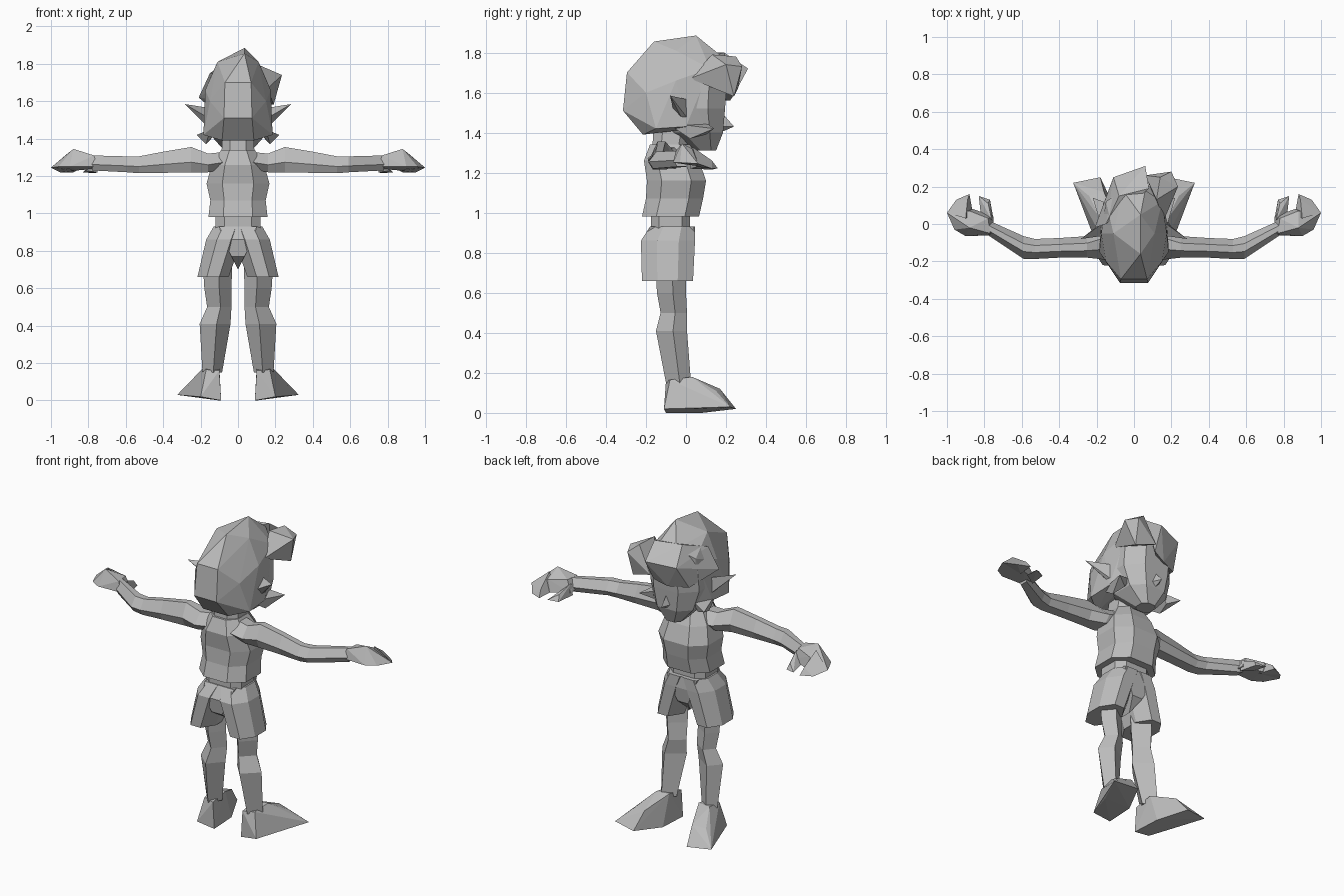
import bpy
import bmesh

cube = bpy.data.objects.get("Cube")
if cube:
    bpy.data.objects.remove(cube, do_unlink=True)

grey = bpy.data.materials.new("plain_grey")
grey.use_nodes = True
GREY_VALUE = (.5, .5, .5, 1)
grey.diffuse_color = GREY_VALUE
grey.node_tree.nodes["Principled BSDF"].inputs["Base Color"].default_value = GREY_VALUE


def finish(name, bm, paired):
    """Turn a bmesh into a flat shaded object, mirrored when it is a pair."""
    bmesh.ops.recalc_face_normals(bm, faces=bm.faces[:])
    mesh = bpy.data.meshes.new(name)
    bm.to_mesh(mesh)
    bm.free()
    mesh.materials.append(grey)
    obj = bpy.data.objects.new(name, mesh)
    bpy.context.collection.objects.link(obj)
    if paired:
        mirror = obj.modifiers.new("mirror_sides", "MIRROR")
        mirror.use_mirror_merge = False
    return obj


def chamfered(c):
    """Square outline with cut corners."""
    return [(1, -c), (1, c), (c, 1), (-c, 1), (-1, c), (-1, -c), (-c, -1), (c, -1)]


# Four sided limb, and an arm with a ridge on top and a flat underside
DIAMOND = [(1, .1), (.25, 1), (-1, .1), (-.1, -1)]
RIDGED = [(1, -.2), (.35, 1), (-.35, 1), (-1, -.2), (-.6, -1), (.6, -1)]


def section(axis, at, u_range, v_range, outline):
    """Fit an outline into a rectangle across the given axis."""
    (u_low, u_high), (v_low, v_high) = u_range, v_range
    points = []
    for a, b in outline:
        u = u_low + (u_high - u_low) * (a + 1) / 2
        v = v_low + (v_high - v_low) * (b + 1) / 2
        points.append((at, u, v) if axis == "x" else (u, v, at))
    return points


def loft(name, axis, sections, outline, paired=False):
    """Skin a row of sections and cap both ends."""
    bm = bmesh.new()
    rings = []
    for at, u_range, v_range in sections:
        rings.append([bm.verts.new(p) for p in section(axis, at, u_range, v_range, outline)])
    for low, high in zip(rings, rings[1:]):
        for i in range(len(low)):
            j = (i + 1) % len(low)
            bm.faces.new((low[i], low[j], high[j], high[i]))
    bm.faces.new(rings[0])
    bm.faces.new(rings[-1])
    return finish(name, bm, paired)


def hull(name, points, both_sides=(), paired=False):
    """Faceted solid around points; both_sides points are repeated at -x."""
    bm = bmesh.new()
    every = list(points)
    for x, y, z in both_sides:
        every += [(x, y, z), (-x, y, z)]
    for p in every:
        bm.verts.new(p)
    result = bmesh.ops.convex_hull(bm, input=bm.verts[:])
    inside = [g for g in result["geom_interior"] if isinstance(g, bmesh.types.BMVert)]
    bmesh.ops.delete(bm, geom=inside, context="VERTS")
    return finish(name, bm, paired)


def sym(half_width):
    return (-half_width, half_width)


# Feet splay outward, with the toes toward +y
hull("feet", [
    (.09, -.1, 0), (.1, .08, 0), (.2, -.11, .02), (.25, .05, .02),
    (.18, .25, .02), (.325, .22, .03), (.16, .17, .12), (.24, .15, .11),
    (.1, -.1, .16), (.17, -.08, .165), (.1, .02, .18), (.18, .03, .18),
], paired=True)

# Legs with a narrow knee and a fuller calf
loft("legs", "z", [
    (.15, (.085, .19), (-.1, .025)),
    (.41, (.04, .205), (-.15, .005)),
    (.5, (.035, .165), (-.127, .005)),
    (.6, (.035, .18), (-.145, 0)),
    (.76, (.03, .19), (-.155, 0)),
], DIAMOND, paired=True)

# Shorts: flared leg tubes joined by a seat
loft("shorts_legs", "z", [
    (.66, (.05, .217), (-.22, .035)),
    (.86, (-.02, .17), (-.225, .045)),
    (.93, (-.04, .13), (-.18, .045)),
], chamfered(.4), paired=True)
hull("shorts_seat", [(0, -.1, .7), (0, -.04, .7)], [
    (.035, -.205, .77), (.035, .03, .77), (.08, -.22, .86),
    (.08, .045, .86), (.1, -.18, .93), (.1, .04, .93),
])

# Waist and shirt
loft("waist", "z", [
    (.9, sym(.12), (-.175, .02)),
    (1, sym(.12), (-.175, .02)),
], chamfered(.6))
loft("shirt", "z", [
    (.98, sym(.158), (-.22, .065)),
    (1.07, sym(.148), (-.2, .085)),
    (1.16, sym(.168), (-.195, .1)),
    (1.26, sym(.14), (-.21, .065)),
    (1.34, sym(.09), (-.18, .02)),
], chamfered(.5))
loft("neck", "z", [
    (1.3, sym(.09), (-.17, 0)),
    (1.45, sym(.08), (-.16, .03)),
], chamfered(.5))

# Arms held out, bending forward at the elbow
loft("arms", "x", [
    (.06, (-.19, .02), (1.24, 1.33)),
    (.16, (-.19, -.02), (1.22, 1.32)),
    (.25, (-.18, -.065), (1.22, 1.355)),
    (.4, (-.18, -.075), (1.217, 1.33)),
    (.53, (-.187, -.08), (1.215, 1.305)),
    (.59, (-.187, -.065), (1.22, 1.305)),
    (.78, (-.06, .02), (1.23, 1.31)),
], RIDGED, paired=True)

# Hands: palm, curled fingers and a thumb
hull("palms", [
    (.75, -.06, 1.25), (.75, .04, 1.24), (.77, -.05, 1.31), (.78, .03, 1.31),
    (.9, -.065, 1.25), (.88, -.02, 1.345), (.96, -.03, 1.25),
    (.88, .07, 1.3), (.86, .08, 1.23), (1, .06, 1.245),
], paired=True)
hull("fingers", [
    (.86, .05, 1.23), (.9, .03, 1.33), (1, .06, 1.245),
    (.95, .13, 1.22), (.88, .16, 1.22), (.89, .13, 1.26),
], paired=True)
hull("thumbs", [
    (.75, .02, 1.22), (.76, .02, 1.29), (.82, .06, 1.23),
    (.77, .13, 1.215), (.83, .15, 1.22), (.78, .11, 1.25),
], paired=True)

# Head and nose
loft("face", "z", [
    (1.31, sym(.05), (.05, .15)),
    (1.4, sym(.13), (-.08, .185)),
    (1.52, sym(.165), (-.15, .195)),
    (1.66, sym(.16), (-.15, .205)),
    (1.78, sym(.09), (-.1, .14)),
], chamfered(.5))
hull("nose", [(0, .24, 1.43), (0, .17, 1.51), (0, .17, 1.4)], [(.035, .16, 1.43)])

# Pointed ears swept back
hull("ears", [
    (.13, .03, 1.56), (.13, .04, 1.43), (.17, -.02, 1.47),
    (.14, -.06, 1.5), (.285, -.08, 1.585),
], paired=True)

# Hair: large shell at the back with side locks flicking forward
hull("hair_shell", [(.035, .05, 1.885), (.035, -.16, 1.855)], [
    (.085, -.215, 1.39), (.075, -.315, 1.51), (.07, -.295, 1.7),
    (.15, -.2, 1.6), (.11, -.05, 1.81), (.175, -.05, 1.66),
    (.185, -.15, 1.42), (.18, 0, 1.43), (.13, .12, 1.43),
    (.15, .12, 1.72), (.06, .18, 1.78),
])
hull("side_locks", [
    (.11, .1, 1.45), (.15, -.1, 1.45), (.22, .14, 1.42),
    (.17, .02, 1.37), (.15, .1, 1.39),
], paired=True)

# Fringe swept across the forehead, and the tuft at one side
hull("fringe", [
    (-.21, -.02, 1.62), (-.15, 0, 1.75), (-.11, .25, 1.7), (-.08, .15, 1.8),
    (.06, .31, 1.72), (.08, .19, 1.8), (.05, .24, 1.59), (-.03, .22, 1.56),
    (-.14, .17, 1.56),
])
hull("side_tuft", [
    (.235, .2, 1.74), (.19, .24, 1.58), (.16, .02, 1.67), (.12, .13, 1.79),
    (.2, .28, 1.73), (.06, .26, 1.62), (.14, .25, 1.78),
])
